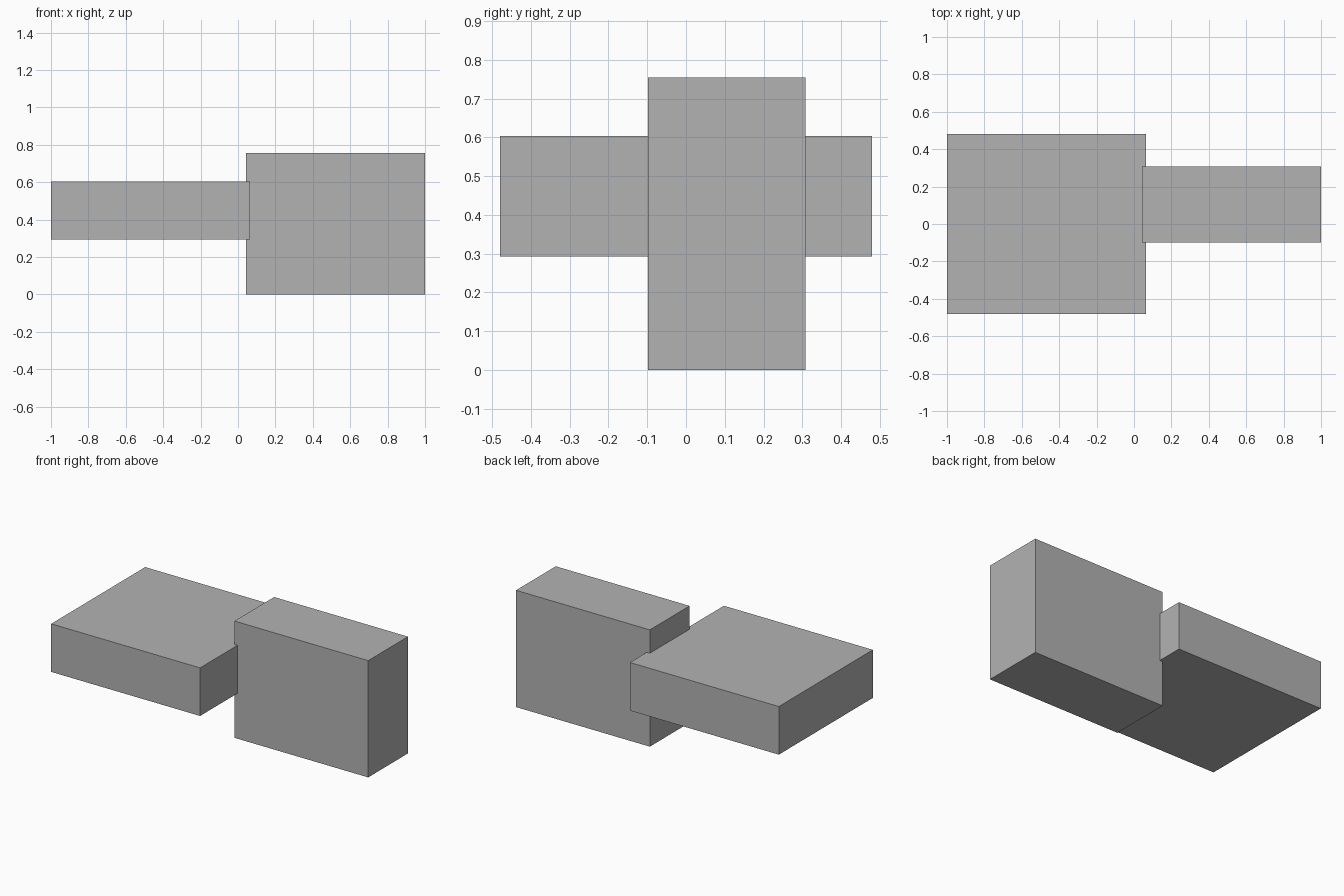
import bpy
from mathutils import Vector

default = bpy.data.objects.get("Cube")
if default:
    bpy.data.objects.remove(default, do_unlink=True)

GREY = (0.45, 0.45, 0.45, 1)
grey = bpy.data.materials.new("plain grey")
grey.use_nodes = True
grey.diffuse_color = GREY
grey.node_tree.nodes["Principled BSDF"].inputs["Base Color"].default_value = GREY


def block(name, low, high):
    """Add a box spanning two opposite corners."""
    low, high = Vector(low), Vector(high)
    bpy.ops.mesh.primitive_cube_add(size=1, location=(low + high) / 2)
    obj = bpy.context.object
    obj.name = name
    obj.scale = high - low
    bpy.ops.object.transform_apply(location=False, rotation=False, scale=True)
    obj.data.materials.append(grey)
    return obj


# Wide flat slab on the right, raised off the ground
block("flat_slab", (-1, -0.48, 0.293), (0.065, 0.48, 0.604))

# Tall narrow block on the left, overlapping the slab's end
block("upright_block", (0.043, -0.098, 0), (1, 0.308, 0.755))
